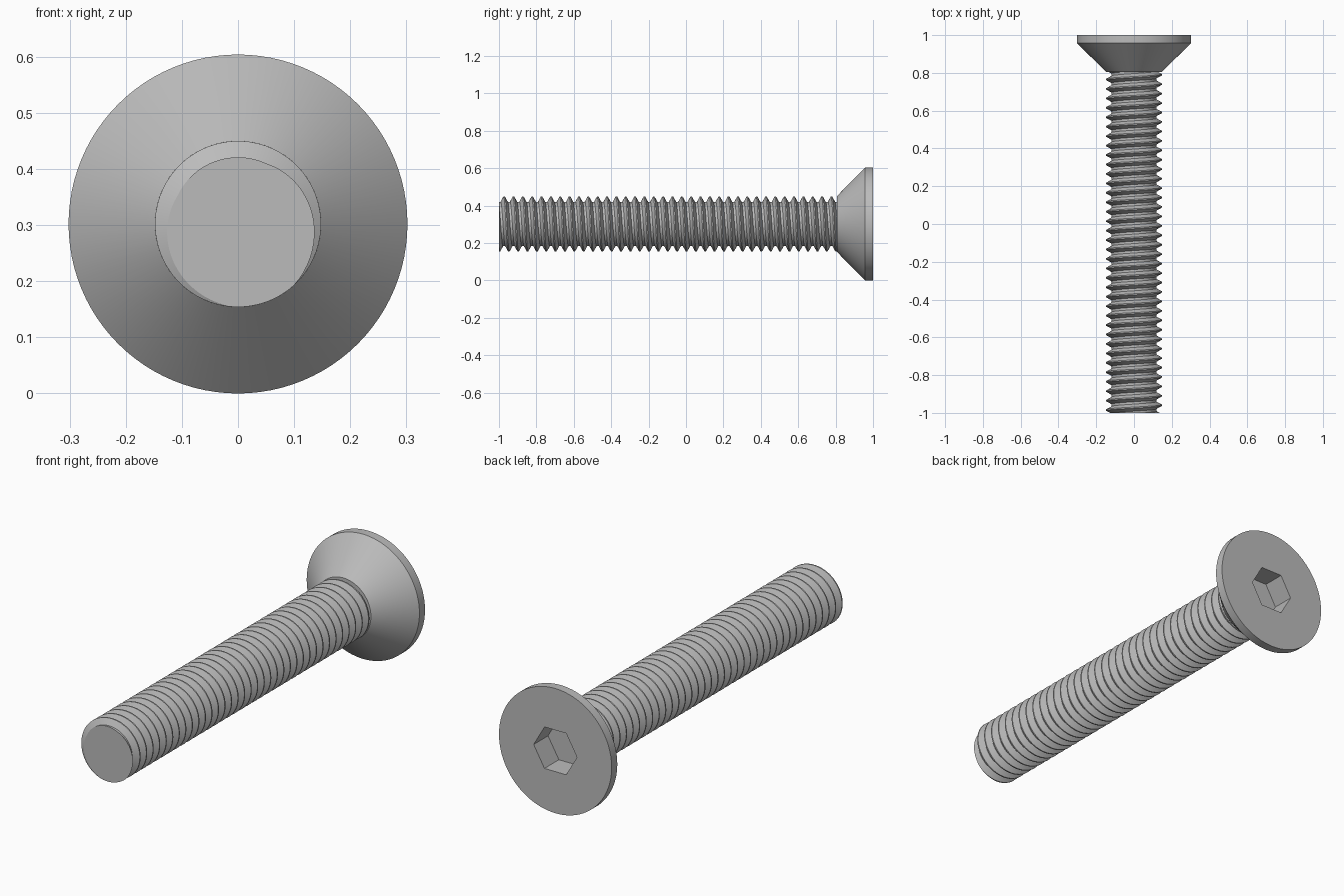
import bpy, bmesh
from math import sin, cos, pi, floor, radians

cube = bpy.data.objects.get("Cube")
if cube:
    bpy.data.objects.remove(cube)

AXIS_Z = 0.302          # height of the screw axis
HEAD_R, CREST_R, ROOT_R = 0.302, 0.148, 0.119
PITCH = 0.05

steel = bpy.data.materials.new("grey steel")
steel.use_nodes = True
steel.diffuse_color = (0.5, 0.5, 0.5, 1)
steel.node_tree.nodes["Principled BSDF"].inputs["Base Color"].default_value = (0.5, 0.5, 0.5, 1)


def point(r, angle, y):
    """Point at a radius and angle around the screw axis."""
    return (r * sin(angle), y, AXIS_Z + r * cos(angle))


def ring(bm, r, y, sides, turn=0.0):
    return [bm.verts.new(point(r, turn + 2 * pi * i / sides, y)) for i in range(sides)]


def bridge(bm, a, b):
    n = len(a)
    for i in range(n):
        bm.faces.new((a[i], a[(i + 1) % n], b[(i + 1) % n], b[i]))


def finish(bm, name, angle):
    bmesh.ops.recalc_face_normals(bm, faces=bm.faces[:])
    mesh = bpy.data.meshes.new(name)
    bm.to_mesh(mesh)
    bm.free()
    mesh.materials.append(steel)
    obj = bpy.data.objects.new(name, mesh)
    bpy.context.collection.objects.link(obj)
    bpy.ops.object.select_all(action='DESELECT')
    obj.select_set(True)
    bpy.context.view_layer.objects.active = obj
    bpy.ops.object.shade_smooth_by_angle(angle=radians(angle))
    return obj


# Countersunk head with a hexagonal socket
bm = bmesh.new()
SIDES = 96
neck = ring(bm, CREST_R, 0.806, SIDES)
cone = ring(bm, HEAD_R, 0.957, SIDES)
rim = ring(bm, HEAD_R, 1.0, SIDES)
bridge(bm, neck, cone)
bridge(bm, cone, rim)
bm.faces.new(neck)
mouth = ring(bm, 0.116, 1.0, 6, pi / 6)
floor_ring = ring(bm, 0.116, 0.89, 6, pi / 6)
bridge(bm, mouth, floor_ring)
bm.faces.new(floor_ring)
open_edges = [e for e in bm.edges if e.is_boundary]
bmesh.ops.triangle_fill(bm, edges=open_edges, use_beauty=True)
finish(bm, "countersunk_head", 30)

# Threaded shank: a right-hand helical strip of crest, flank, root, flank
bm = bmesh.new()
STEPS = 64
PHASE = radians(160)
profile = [(-0.0625, CREST_R), (0.0625, CREST_R), (0.375, ROOT_R), (0.625, ROOT_R)]
turns = 39
rows = []
for i in range(STEPS * turns + 1):
    t = i / STEPS
    y = -1.0 + PITCH * (t - 2)
    rows.append([bm.verts.new(point(r, PHASE + 2 * pi * t, y + PITCH * f)) for f, r in profile])
for i in range(STEPS * turns):
    a, b = rows[i], rows[i + 1]
    for k in range(3):
        bm.faces.new((a[k], a[k + 1], b[k + 1], b[k]))
    # last flank joins the crest one turn further on
    if i + 1 + STEPS < len(rows):
        c, d = rows[i + STEPS], rows[i + 1 + STEPS]
        bm.faces.new((a[3], c[0], d[0], b[3]))

# Flat tip, and the upper end trimmed inside the head
for y, side in ((-1.0, -1), (0.83, 1)):
    cut = bmesh.ops.bisect_plane(bm, geom=bm.verts[:] + bm.edges[:] + bm.faces[:], dist=1e-6,
                                 plane_co=(0, y, 0), plane_no=(0, side, 0), clear_outer=True)
    edges = [e for e in cut["geom_cut"] if isinstance(e, bmesh.types.BMEdge) and e.is_boundary]
    bmesh.ops.contextual_create(bm, geom=edges)
finish(bm, "threaded_shank", 25)
